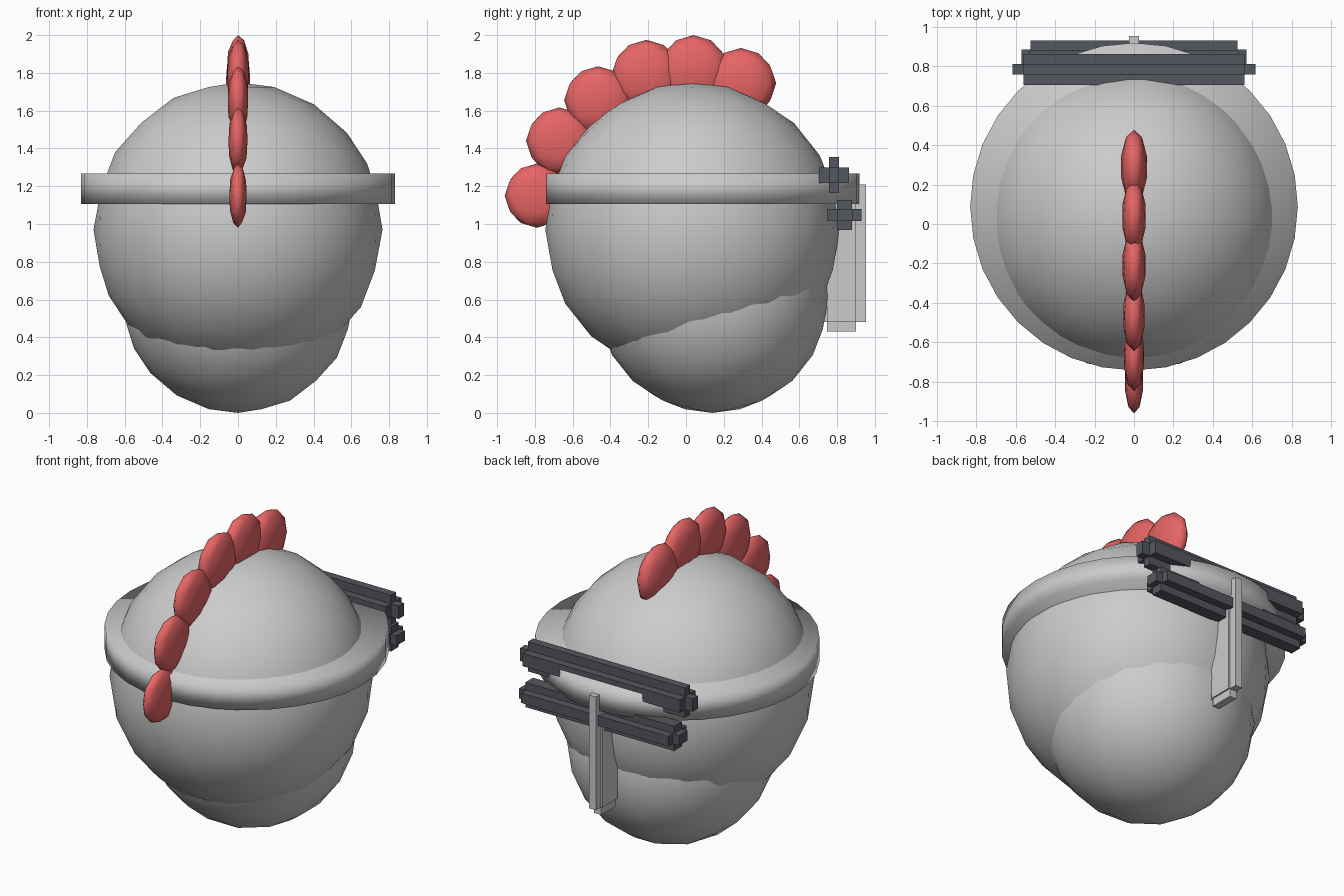
import bpy, bmesh
from mathutils import Matrix, Vector

if "Cube" in bpy.data.objects:
    bpy.data.objects.remove(bpy.data.objects["Cube"])


def material(name, rgb):
    m = bpy.data.materials.new(name)
    m.diffuse_color = (*rgb, 1)
    m.use_nodes = True
    m.node_tree.nodes["Principled BSDF"].inputs["Base Color"].default_value = m.diffuse_color
    return m


RED = material("crest_red", (0.8, 0.13, 0.13))
DARK = material("slot_dark", (0.09, 0.095, 0.115))


def finish(name, bm, mat=None, smooth=True):
    me = bpy.data.meshes.new(name)
    bm.to_mesh(me)
    bm.free()
    for p in me.polygons:
        p.use_smooth = smooth
    ob = bpy.data.objects.new(name, me)
    bpy.context.collection.objects.link(ob)
    if mat:
        me.materials.append(mat)
    return ob


def ball(name, centre, radii, sub, mat=None, tilt=0):
    bm = bmesh.new()
    m = (Matrix.Translation(centre) @ Matrix.Rotation(tilt, 4, 'X')
         @ Matrix.Diagonal((*radii, 1)))
    bmesh.ops.create_icosphere(bm, subdivisions=sub, radius=1, matrix=m)
    return finish(name, bm, mat)


def boxes(name, parts, mat=None):
    """Overlapping boxes, each (half width in x, y range, z range)."""
    bm = bmesh.new()
    for hx, (y0, y1), (z0, z1) in parts:
        m = (Matrix.Translation((0, (y0 + y1) / 2, (z0 + z1) / 2))
             @ Matrix.Diagonal((2 * hx, y1 - y0, z1 - z0, 1)))
        bmesh.ops.create_cube(bm, size=1, matrix=m)
    return finish(name, bm, mat, smooth=False)


# Dome and the lower shell poking out beneath it
ball("helmet_dome", (0, 0.035, 0.97), (0.765, 0.78, 0.78), 3)
ball("lower_shell", (0, 0.14, 0.615), (0.615, 0.615, 0.615), 3)

# Brim: a short wide disc around the dome
bm = bmesh.new()
bmesh.ops.create_cone(bm, cap_ends=True, segments=32, radius1=0.83, radius2=0.83,
                      depth=0.16, matrix=Matrix.Translation((0, 0.088, 1.187)))
finish("brim", bm)

# Crest: flattened balls running over the top
crest = [(-0.79, 1.15, 0.17, 0.048), (-0.67, 1.44, 0.177, 0.053),
         (-0.465, 1.655, 0.18, 0.057), (-0.21, 1.79, 0.185, 0.06),
         (0.04, 1.815, 0.185, 0.062), (0.29, 1.745, 0.187, 0.068)]
for i, (y, z, r, w) in enumerate(crest):
    ball(f"crest_lobe_{i + 1}", (0, y, z), (w, r, r), 2, RED)

# Two stepped cross-section bars at the back
boxes("upper_bar", [(0.56, (0.705, 0.862), (1.217, 1.30)),
                    (0.56, (0.757, 0.81), (1.164, 1.355)),
                    (0.615, (0.757, 0.81), (1.217, 1.30))], DARK)
boxes("lower_bar", [(0.525, (0.746, 0.93), (1.016, 1.08)),
                    (0.53, (0.80, 0.878), (0.968, 1.127)),
                    (0.57, (0.80, 0.885), (1.016, 1.08))], DARK)

# Upright fin below the bars
boxes("upright_fin", [(0.025, (0.715, 0.953), (0.48, 1.21)),
                      (0.025, (0.746, 0.90), (0.43, 1.21)),
                      (0.035, (0.746, 0.90), (0.48, 1.15))])
